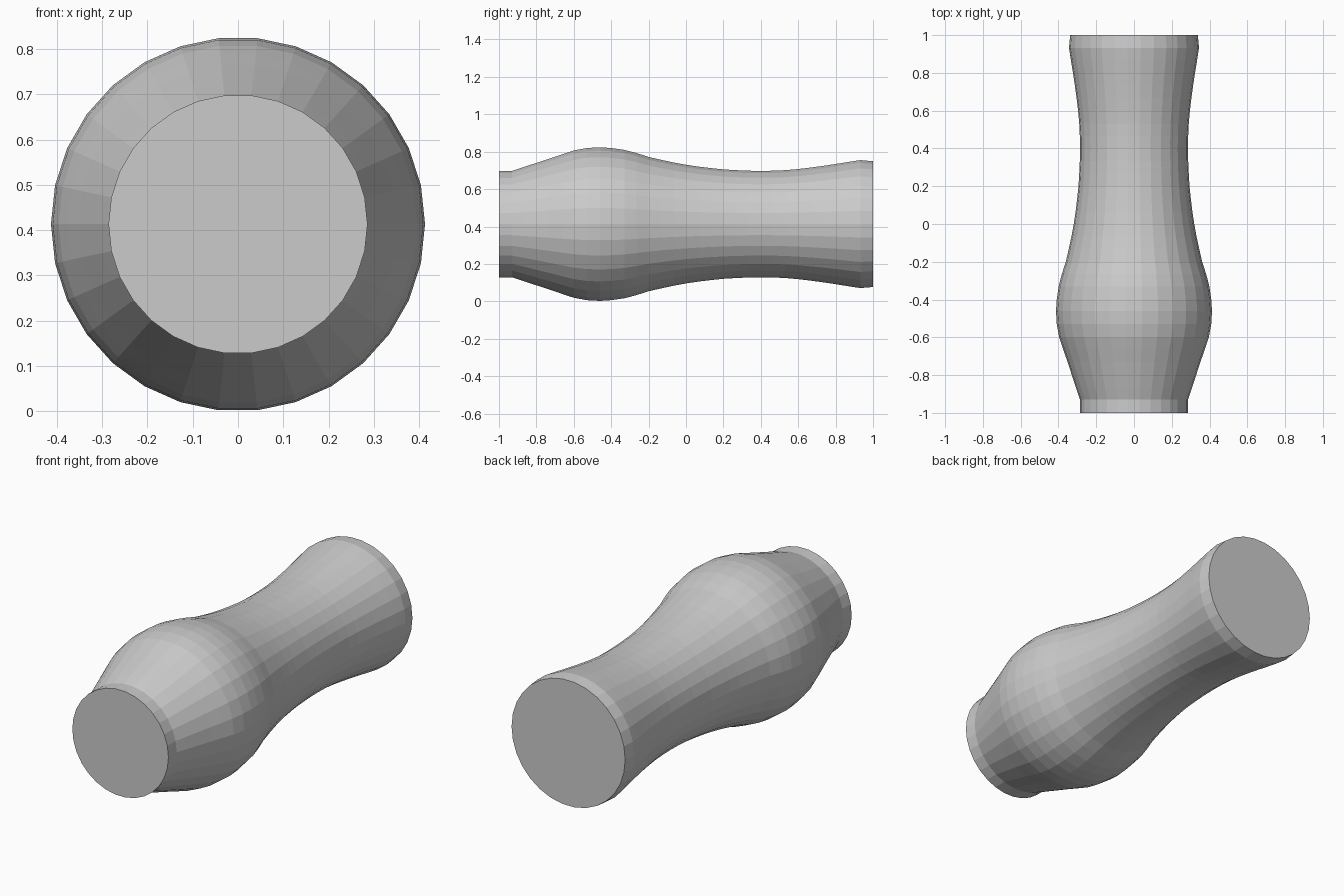
import bpy, bmesh
from math import sin, cos, pi

if "Cube" in bpy.data.objects:
    bpy.data.objects.remove(bpy.data.objects["Cube"])

SIDES = 30
AXIS_Z = 0.413

# Profile along the length: (y, radius)
PROFILE = [
    (-1.0, 0.286), (-0.93, 0.286), (-0.87, 0.306), (-0.8, 0.329),
    (-0.73, 0.352), (-0.66, 0.376), (-0.6, 0.396), (-0.53, 0.409),
    (-0.46, 0.413), (-0.4, 0.409), (-0.33, 0.399), (-0.265, 0.382),
    (-0.2, 0.361), (-0.13, 0.345), (-0.065, 0.331), (0.0, 0.319),
    (0.067, 0.309), (0.133, 0.301), (0.2, 0.294), (0.267, 0.290),
    (0.333, 0.287), (0.4, 0.286), (0.467, 0.287), (0.533, 0.290),
    (0.6, 0.296), (0.667, 0.304), (0.733, 0.313), (0.8, 0.323),
    (0.867, 0.334), (0.933, 0.344), (1.0, 0.338),
]


def lathe_along_y(name, profile):
    """Revolve a profile about the lying axis and cap both ends."""
    bm = bmesh.new()
    rings = []
    for y, r in profile:
        rings.append([bm.verts.new((r * cos(2 * pi * i / SIDES), y,
                                    AXIS_Z + r * sin(2 * pi * i / SIDES)))
                      for i in range(SIDES)])
    for a, b in zip(rings, rings[1:]):
        for i in range(SIDES):
            j = (i + 1) % SIDES
            bm.faces.new((a[i], b[i], b[j], a[j]))
    bm.faces.new(rings[0])
    bm.faces.new(rings[-1])
    bmesh.ops.recalc_face_normals(bm, faces=bm.faces)
    mesh = bpy.data.meshes.new(name)
    bm.to_mesh(mesh)
    bm.free()
    obj = bpy.data.objects.new(name, mesh)
    bpy.context.collection.objects.link(obj)
    return obj


# Closed vase body lying on its side, base to the front, flat-shaded
lathe_along_y("vase_body", PROFILE)
